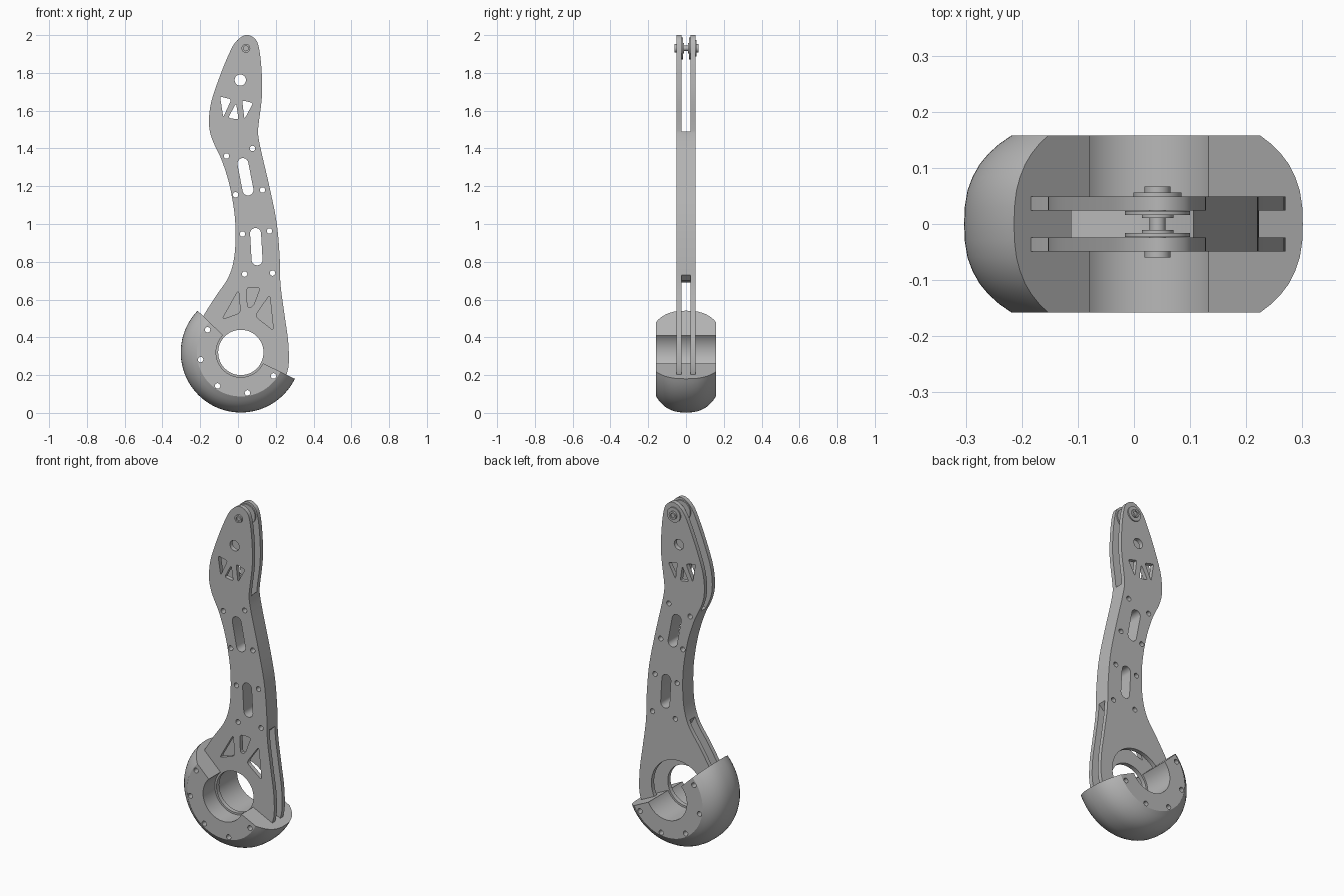
import bpy, bmesh, math
from mathutils import Vector

cube = bpy.data.objects.get("Cube")
if cube:
    bpy.data.objects.remove(cube)

GREY = (0.48, 0.48, 0.48, 1)
metal = bpy.data.materials.new("grey_metal")
metal.use_nodes = True
metal.diffuse_color = GREY
metal.node_tree.nodes["Principled BSDF"].inputs["Base Color"].default_value = GREY

HUB = Vector((0.015, 0.32))      # hub centre in the x, z plane
PIN = (0.042, 1.93)              # top pin centre
PLATE_Y, PLATE_HALF = 0.0365, 0.0125
PIN_HOLE = 0.0145


def add_object(name, mesh, angle=30):
    obj = bpy.data.objects.new(name, mesh)
    bpy.context.collection.objects.link(obj)
    mesh.materials.clear()
    mesh.materials.append(metal)
    finish(obj, angle)
    return obj


def finish(obj, angle=30):
    bpy.ops.object.select_all(action="DESELECT")
    obj.select_set(True)
    bpy.context.view_layer.objects.active = obj
    bpy.ops.object.shade_smooth_by_angle(angle=math.radians(angle))


def smooth_loop(points, steps=6):
    """Closed Catmull-Rom loop through the points."""
    pts = [Vector(p) for p in points]
    n, out = len(pts), []
    for i in range(n):
        a, b, c, d = (pts[(i + k) % n] for k in (-1, 0, 1, 2))
        for s in range(steps):
            t = s / steps
            out.append(0.5 * (2 * b + (c - a) * t + (2 * a - 5 * b + 4 * c - d) * t ** 2
                              + (3 * b - a - 3 * c + d) * t ** 3))
    return out


def circle(centre, r, n=32):
    return [Vector(centre) + r * Vector((math.cos(k * math.tau / n), math.sin(k * math.tau / n)))
            for k in range(n)]


def slot(a, b, r, n=10):
    a, b = Vector(a), Vector(b)
    base = math.atan2(b.y - a.y, b.x - a.x) - math.pi / 2
    arc = [base + math.pi * k / n for k in range(n + 1)]
    return ([b + r * Vector((math.cos(t), math.sin(t))) for t in arc]
            + [a - r * Vector((math.cos(t), math.sin(t))) for t in arc])


def rounded(corners, r=0.012, n=4):
    """Polygon with its corners rounded by short curves."""
    pts, out = [Vector(c) for c in corners], []
    for i, p in enumerate(pts):
        a = p + (pts[i - 1] - p).normalized() * r
        b = p + (pts[(i + 1) % len(pts)] - p).normalized() * r
        for k in range(n + 1):
            t = k / n
            out.append((1 - t) ** 2 * a + 2 * t * (1 - t) * p + t * t * b)
    return out


def sheet(name, loops, y, half):
    """Flat part: the first loop is the outline, the others are openings."""
    curve = bpy.data.curves.new(name, "CURVE")
    curve.dimensions, curve.fill_mode, curve.extrude = "2D", "BOTH", half
    for loop in loops:
        spline = curve.splines.new("POLY")
        spline.points.add(len(loop) - 1)
        for point, p in zip(spline.points, loop):
            point.co = (p.x, p.y, 0, 1)
        spline.use_cyclic_u = True
    temp = bpy.data.objects.new(name + "_curve", curve)
    bpy.context.collection.objects.link(temp)
    deps = bpy.context.evaluated_depsgraph_get()
    mesh = bpy.data.meshes.new_from_object(temp.evaluated_get(deps))
    bpy.data.objects.remove(temp)
    bm = bmesh.new()
    bm.from_mesh(mesh)
    bmesh.ops.remove_doubles(bm, verts=bm.verts, dist=1e-5)
    for v in bm.verts:
        v.co = (v.co.x, y - v.co.z, v.co.y)
    bmesh.ops.recalc_face_normals(bm, faces=bm.faces)
    bm.to_mesh(mesh)
    bm.free()
    return add_object(name, mesh)


# Limb outline, clockwise from the top
outline = smooth_loop([
    (.04, 2.0), (.085, 1.985), (.109, 1.94), (.124, 1.825), (.127, 1.68), (.108, 1.52),
    (.107, 1.47), (.124, 1.38), (.167, 1.195), (.204, 1.01), (.22, .835), (.225, .68),
    (.246, .52), (.267, .36), (.262, .22), (.2, .13), (0, .06), (-.16, .12),
    (-.24, .3), (-.21, .45), (-.183, .513), (-.12, .614), (-.055, .71), (-.024, .8),
    (-.013, .915), (-.018, 1.05), (-.045, 1.206), (-.087, 1.34), (-.135, 1.444),
    (-.153, 1.524), (-.145, 1.63), (-.108, 1.75), (-.055, 1.884), (-.013, 1.963)])

# Openings shared by the plates and the core
limb_holes = [circle(c, PIN_HOLE, 16) for c in (
    (-.061, 1.36), (.077, 1.4), (.13, 1.18), (-.013, 1.155),
    (.024, .947), (.167, .963), (.035, .735), (.183, .74))]
slots = [slot((.026, 1.32), (.053, 1.18), .029), slot((.093, .95), (.101, .81), .029)]
hub_screws = [(-.161, .44), (-.198, .282), (-.108, .143), (.05, .106), (.188, .196)]

# Openings in the plates only
upper_windows = [rounded(w) for w in (
    [(-.095, 1.675), (-.035, 1.66), (-.078, 1.565)],
    [(-.01, 1.64), (.003, 1.553), (-.052, 1.562)],
    [(.022, 1.655), (.08, 1.64), (.034, 1.555)])]
lower_windows = [rounded(w, .02) for w in (
    [(.003, .65), (.013, .53), (-.085, .495)],
    [(.046, .665), (.118, .665), (.08, .563), (.05, .555)],
    [(.168, .625), (.188, .435), (.09, .513)])]
shared = (limb_holes + slots + upper_windows + [circle((.012, 1.762), .03, 24)]
          + [circle(c, .02, 12) for c in hub_screws])

# Side plates
sheet("front_plate", [outline] + shared + lower_windows + [circle(HUB, .12, 48)],
      -PLATE_Y, PLATE_HALF)
sheet("back_plate", [outline] + shared + [circle(HUB, .175, 48)], PLATE_Y, PLATE_HALF)

# Core between the plates
low = min(range(len(outline)), key=lambda i: outline[i].y)
right_edge = [p for p in outline[:low] if .73 < p.y < 1.48]
left_edge = [p for p in outline[low:] if .73 < p.y < 1.41]
bottom = [Vector(p) for p in ((.19, .7), (.13, .7), (.08, .705), (.03, .69), (-.02, .7))]
top = [Vector(p) for p in ((-.08, 1.41), (0, 1.42), (.06, 1.45), (.106, 1.49))]
sheet("core_spacer", [right_edge + bottom + left_edge + top] + limb_holes + slots,
      0, PLATE_Y - PLATE_HALF)

# Hub shell: a rounded profile swept part of the way round the hub
half_profile = [(.233, .158), (.255, .143), (.274, .126), (.29, .107), (.303, .084),
                (.312, .06), (.317, .03)]
profile = ([(.131, -.158)] + [(r, -y) for r, y in half_profile] + [(.318, 0)]
           + half_profile[::-1] + [(.131, .158)])
start, sweep = math.radians(-26), math.radians(198)
bm = bmesh.new()
ring = [bm.verts.new((HUB.x + r * math.cos(start), y, HUB.y + r * math.sin(start)))
        for r, y in profile]
edges = [bm.edges.new((ring[i - 1], ring[i])) for i in range(len(ring))]
bmesh.ops.spin(bm, geom=ring + edges, cent=(HUB.x, 0, HUB.y), axis=(0, 1, 0),
               angle=sweep, steps=56)
bmesh.ops.holes_fill(bm, edges=[e for e in bm.edges if e.is_boundary], sides=0)
bmesh.ops.recalc_face_normals(bm, faces=bm.faces)
shell_mesh = bpy.data.meshes.new("hub_shell")
bm.to_mesh(shell_mesh)
bm.free()
shell = add_object("hub_shell", shell_mesh)

# Screw holes through the shell
cutter = sheet("screw_hole_cutter", [circle(c, PIN_HOLE, 16) for c in hub_screws], 0, .2)
cutter.hide_render = True
cut = shell.modifiers.new("screw_holes", "BOOLEAN")
cut.operation, cut.solver, cut.object = "DIFFERENCE", "EXACT", cutter
bpy.context.view_layer.objects.active = shell
bpy.ops.object.modifier_apply(modifier=cut.name)
bpy.data.objects.remove(cutter)
finish(shell)


# Top pin with its washers and heads
def disc(name, r, y0, y1, bore=0):
    loops = [circle(PIN, r, 40)] + ([circle(PIN, bore, 24)] if bore else [])
    sheet(name, loops, (y0 + y1) / 2, (y1 - y0) / 2)


disc("pin_shaft", .014, -.052, .06)
disc("front_pin_head", .023, -.06, -.049, .013)
disc("back_washer", .043, .049, .056)
disc("back_pin_head", .023, .056, .067, .013)
for side, s in (("front", -1), ("back", 1)):
    disc(side + "_inner_flange", .058, *sorted((s * .016, s * .0235)))
    disc(side + "_inner_collar", .028, *sorted((s * .011, s * .017)))
